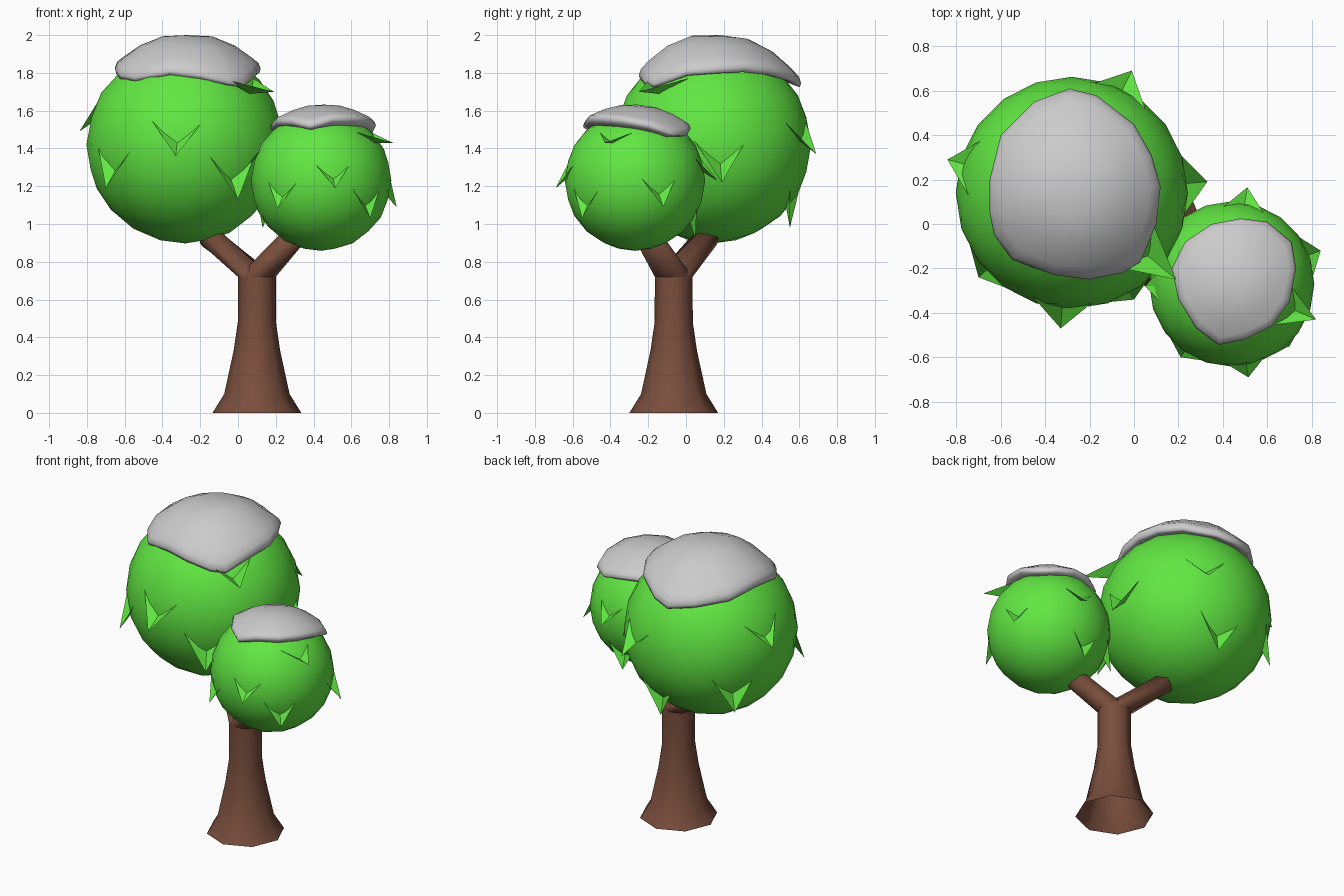
import bpy, bmesh
from math import sin, cos, pi, sqrt, atan2
from mathutils import Vector

if "Cube" in bpy.data.objects:
    bpy.data.objects.remove(bpy.data.objects["Cube"])


def material(name, color):
    m = bpy.data.materials.new(name)
    m.diffuse_color = (*color, 1)
    m.use_nodes = True
    m.node_tree.nodes["Principled BSDF"].inputs["Base Color"].default_value = m.diffuse_color
    return m


GREEN = material("leaf_green", (0.12, 0.80, 0.055))
BROWN = material("bark_brown", (0.19, 0.075, 0.045))


def finish(bm, name, mat=None, smooth=True, normals=True):
    if normals:
        bmesh.ops.recalc_face_normals(bm, faces=bm.faces[:])
    for f in bm.faces:
        f.smooth = smooth
    me = bpy.data.meshes.new(name)
    bm.to_mesh(me)
    bm.free()
    ob = bpy.data.objects.new(name, me)
    bpy.context.collection.objects.link(ob)
    if mat:
        me.materials.append(mat)
    return ob


def ring(bm, c, r, axis, n=8):
    axis = Vector(axis).normalized()
    u = (Vector((1, 0, 0)) - axis * axis.x).normalized()
    v = axis.cross(u)
    return [bm.verts.new(Vector(c) + r * (cos(2 * pi * i / n) * u + sin(2 * pi * i / n) * v))
            for i in range(n)]


def bridge(bm, a, b):
    n = len(a)
    for i in range(n):
        bm.faces.new((a[i], a[(i + 1) % n], b[(i + 1) % n], b[i]))


# trunk: flared eight-sided tube, open at the foot
TX, TY = 0.10, -0.065
bm = bmesh.new()
rings = [ring(bm, (TX, TY, z), r, (0, 0, 1))
         for z, r in ((0, 0.235), (0.10, 0.173), (0.33, 0.123), (0.48, 0.101), (0.72, 0.10))]
for a, b in zip(rings, rings[1:]):
    bridge(bm, a, b)
finish(bm, "trunk", BROWN)

# two branches forking from the trunk top
for name, end in (("left_branch", (-0.155, 0.115, 0.935)), ("right_branch", (0.32, -0.22, 0.96))):
    bm = bmesh.new()
    base = Vector((TX, TY, 0.72))
    a = ring(bm, base, 0.10, (0, 0, 1))
    b = ring(bm, end, 0.065, Vector(end) - base)
    bridge(bm, a, b)
    bm.faces.new(b)
    finish(bm, name, BROWN)


def crown(name, center, R, tips):
    # round foliage ball
    C = Vector(center)
    bm = bmesh.new()
    bmesh.ops.create_icosphere(bm, subdivisions=3, radius=R * 1.005)
    bmesh.ops.translate(bm, verts=bm.verts[:], vec=C)
    finish(bm, name + "_foliage", GREEN)
    # folded leaf spikes hanging off the ball
    bm = bmesh.new()
    for t in tips:
        T = Vector(t)
        n = (T - C).normalized()
        d = (Vector((0, 0, -1)) + n * n.z).normalized()
        s = n.cross(d)

        def on(up, side):
            return bm.verts.new(C + (n - d * up + s * side).normalized() * R * 0.99)
        A, B, N = on(0.38, -0.30), on(0.38, 0.30), on(0.12, 0)
        tip = bm.verts.new(T)
        bm.faces.new((A, N, tip))
        bm.faces.new((N, B, tip))
        for f in bm.faces:
            f.normal_update()
    finish(bm, name + "_leaves", GREEN, smooth=False, normals=False)


def snow(name, center, R, mid, outline, profile):
    # cap following the ball, with a thick rounded rim
    mx, my = mid
    pts = sorted(((x - mx, y - my) for x, y in outline), key=lambda p: atan2(p[1], p[0]))
    bm = bmesh.new()

    def vert(x, y, h):
        z = center[2] + sqrt(max(R * R - x * x - y * y, 0)) + h - 0.06 * y
        return bm.verts.new((mx + x, my + y, z))
    top = vert(0, 0, profile[0][1])
    rings = [[vert(x * t, y * t, h) for x, y in pts] for t, h in profile[1:]]
    n = len(pts)
    for i in range(n):
        bm.faces.new((top, rings[0][i], rings[0][(i + 1) % n]))
    for a, b in zip(rings, rings[1:]):
        bridge(bm, a, b)
    bm.faces.new(rings[-1])
    finish(bm, name)


# large crown
BIG = (-0.28, 0.14, 1.42)
crown("large", BIG, 0.52, [
    (-0.33, -0.47, 1.36), (-0.70, -0.24, 1.19), (0.00, -0.34, 1.13),
    (-0.84, 0.29, 1.49), (0.19, -0.25, 1.70), (0.33, 0.19, 1.22),
    (-0.20, 0.55, 0.98), (-0.01, 0.69, 1.37), (-0.68, 0.46, 1.09)])
snow("large_snow_cap", BIG, 0.52, (-0.27, 0.18), [
    (-0.65, 0.05), (-0.65, 0.20), (-0.60, 0.40), (-0.45, 0.55), (-0.29, 0.61),
    (-0.17, 0.58), (0.0, 0.45), (0.08, 0.31), (0.12, 0.17), (0.10, 0.0),
    (0.03, -0.17), (-0.05, -0.22), (-0.20, -0.25), (-0.36, -0.23),
    (-0.55, -0.16), (-0.63, -0.05)],
    [(0, 0.06), (0.35, 0.07), (0.65, 0.07), (0.88, 0.07), (0.97, 0.075),
     (1.0, 0.06), (0.985, 0.03), (0.94, 0.008), (0.85, -0.02)])

# small crown
SMALL = (0.44, -0.27, 1.23)
crown("small", SMALL, 0.37, [
    (0.82, -0.43, 1.43), (0.515, -0.69, 1.19), (0.21, -0.60, 1.08),
    (0.70, -0.55, 1.03), (0.84, -0.12, 1.09), (0.05, -0.28, 1.31),
    (0.51, 0.165, 1.23), (0.43, 0.05, 0.92), (0.13, -0.06, 0.98)])
snow("small_snow_cap", SMALL, 0.37, (0.455, -0.255), [
    (0.17, -0.20), (0.23, -0.08), (0.35, 0.0), (0.48, 0.025), (0.60, 0.01),
    (0.71, -0.08), (0.73, -0.20), (0.70, -0.35), (0.62, -0.46), (0.50, -0.52),
    (0.38, -0.545), (0.28, -0.47), (0.20, -0.34)],
    [(0, 0.032), (0.35, 0.036), (0.65, 0.043), (0.88, 0.055), (0.97, 0.065),
     (1.0, 0.055), (0.98, 0.035), (0.93, 0.012), (0.85, -0.02)])
